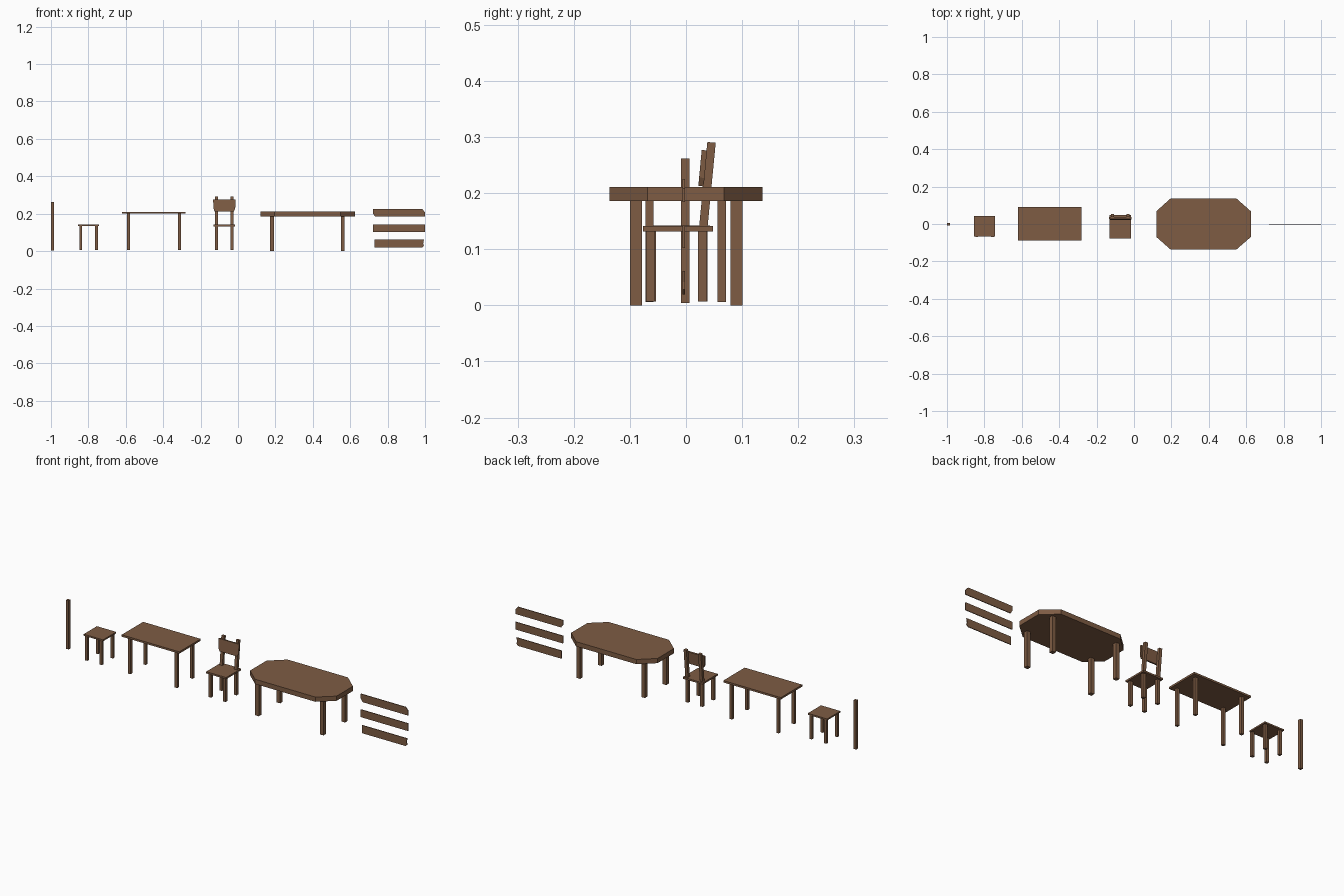
import bpy, bmesh

wood = bpy.data.materials.new("brown wood")
wood.diffuse_color = (0.21, 0.107, 0.057, 1)


def finish(name, bm):
    bmesh.ops.recalc_face_normals(bm, faces=bm.faces)
    mesh = bpy.data.meshes.new(name)
    bm.to_mesh(mesh)
    bm.free()
    mesh.materials.append(wood)
    ob = bpy.data.objects.new(name, mesh)
    bpy.context.collection.objects.link(ob)
    return ob


def prism(name, points, offset):
    """Extrude a closed 3D outline by an offset vector."""
    bm = bmesh.new()
    face = bm.faces.new([bm.verts.new(p) for p in points])
    ext = bmesh.ops.extrude_face_region(bm, geom=[face], use_keep_orig=True)
    moved = [v for v in ext["geom"] if isinstance(v, bmesh.types.BMVert)]
    bmesh.ops.translate(bm, verts=moved, vec=offset)
    return finish(name, bm)


def box(name, x0, x1, y0, y1, z0, z1):
    return prism(name, [(x0, y0, z0), (x1, y0, z0), (x1, y1, z0), (x0, y1, z0)],
                 (0, 0, z1 - z0))


def legs(name, xs, ys, width, z0, z1):
    h = width / 2
    for side, x in zip(("left", "right"), xs):
        for end, y in zip(("front", "back"), ys):
            box(f"{name}_{end}_{side}_leg", x - h, x + h, y - h, y + h, z0, z1)


# Loose post
box("loose_post", -1.0, -0.985, -0.009, 0.006, 0.004, 0.262)

# Stool
box("stool_seat", -0.856, -0.743, -0.067, 0.043, 0.134, 0.142)
legs("stool", (-0.841, -0.756), (-0.062 + 0.001, 0.031), 0.015, 0.007, 0.134)

# Rectangular table
box("rectangular_table_top", -0.619, -0.282, -0.088, 0.091, 0.2, 0.21)
legs("rectangular_table", (-0.586, -0.312), (-0.065, 0.064), 0.015, 0.006, 0.2)

# Chair: seat, legs, leaning uprights and a slightly tapered backrest
box("chair_seat", -0.132, -0.015, -0.077, 0.048, 0.132, 0.141)
legs("chair", (-0.116, -0.031), (-0.063, 0.029), 0.016, 0.007, 0.132)
for side, x in (("left", -0.116), ("right", -0.031)):
    prism(f"chair_{side}_upright",
          [(x - 0.008, 0.023, 0.136), (x - 0.008, 0.038, 0.135),
           (x - 0.008, 0.053, 0.29), (x - 0.008, 0.038, 0.291)], (0.016, 0, 0))
prism("chair_backrest",
      [(-0.124, 0.022, 0.213), (-0.022, 0.022, 0.213), (-0.015, 0.0235, 0.228),
       (-0.013, 0.028, 0.277), (-0.133, 0.028, 0.277), (-0.131, 0.0235, 0.228)],
      (0, 0.0095, -0.001))

# Eight-sided table
prism("octagonal_table_top",
      [(0.195, -0.136, 0.186), (0.548, -0.136, 0.186), (0.625, -0.069, 0.186),
       (0.625, 0.068, 0.186), (0.548, 0.136, 0.186), (0.195, 0.136, 0.186),
       (0.119, 0.068, 0.186), (0.119, -0.069, 0.186)], (0, 0, 0.025))
legs("octagonal_table", (0.181, 0.56), (-0.089, 0.09), 0.021, 0, 0.186)

# Three thin loose planks with differently cut ends (x, z outlines)
planks = {
    "upper": [(0.733, 0.184), (1.0, 0.184), (1.0, 0.208), (0.985, 0.225),
              (0.722, 0.225), (0.722, 0.2)],
    "middle": [(0.722, 0.102), (1.0, 0.102), (1.0, 0.142), (0.722, 0.142)],
    "lower": [(0.73, 0.019), (0.984, 0.019), (0.994, 0.028), (0.99, 0.042),
              (0.994, 0.061), (0.73, 0.061)],
}
for name, outline in planks.items():
    prism(f"{name}_plank", [(x, -0.006, z) for x, z in outline], (0, 0.004, 0))
